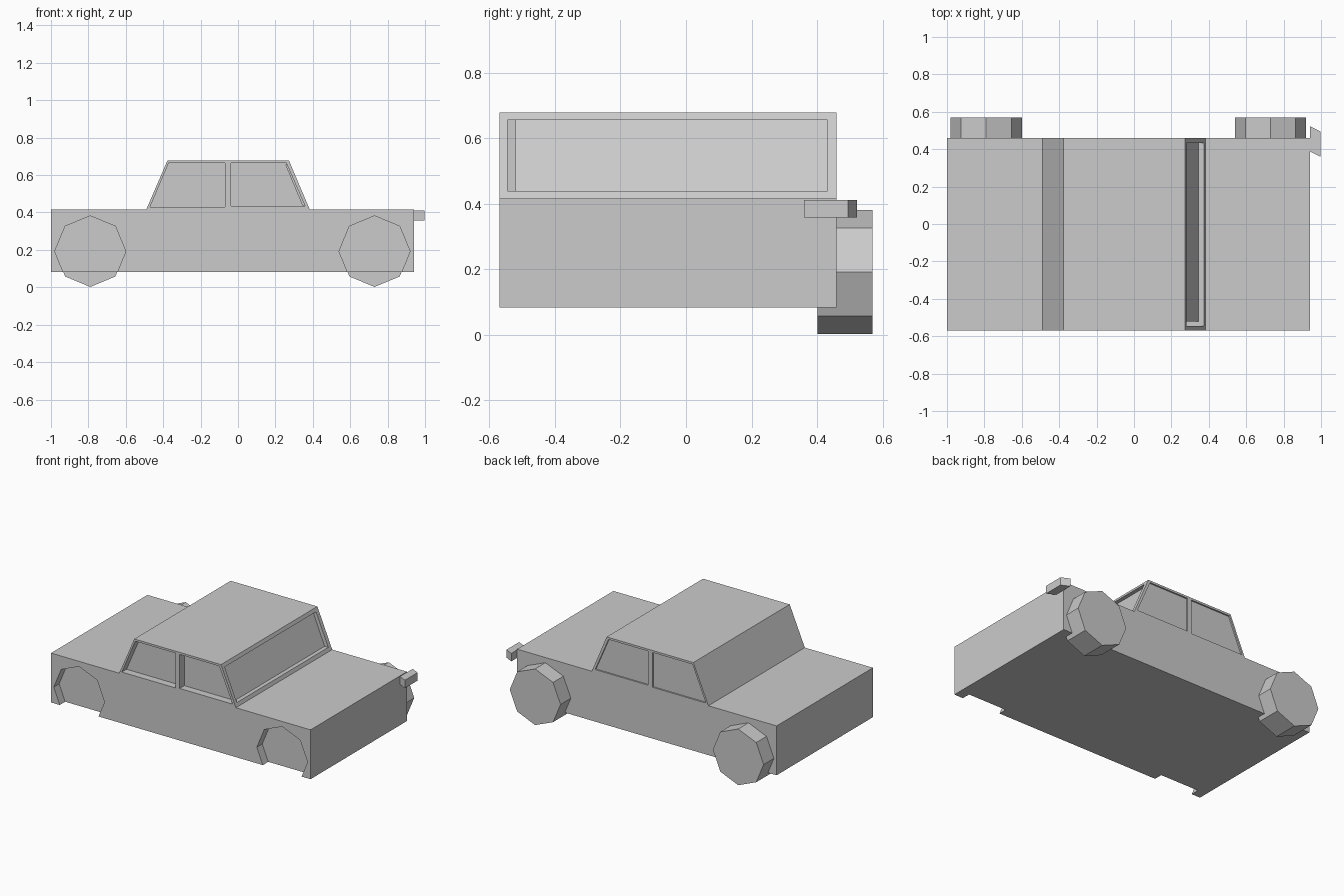
import bpy, bmesh, math

if "Cube" in bpy.data.objects:
    bpy.data.objects.remove(bpy.data.objects["Cube"])

FRONT, BACK = -0.57, 0.46


def prism(name, profile, y0, y1):
    """Extrude an (x, z) profile from y0 to y1."""
    bm = bmesh.new()
    face = bm.faces.new([bm.verts.new((x, y0, z)) for x, z in profile])
    ext = bmesh.ops.extrude_face_region(bm, geom=[face])
    verts = [v for v in ext["geom"] if isinstance(v, bmesh.types.BMVert)]
    bmesh.ops.translate(bm, verts=verts, vec=(0, y1 - y0, 0))
    bmesh.ops.recalc_face_normals(bm, faces=bm.faces)
    mesh = bpy.data.meshes.new(name)
    bm.to_mesh(mesh)
    bm.free()
    obj = bpy.data.objects.new(name, mesh)
    bpy.context.collection.objects.link(obj)
    return obj


def cut(target, cutter):
    """Subtract the cutter from the target and remove the cutter."""
    cutter.hide_render = True
    mod = target.modifiers.new("cut", 'BOOLEAN')
    mod.operation = 'DIFFERENCE'
    mod.solver = 'EXACT'
    mod.object = cutter
    bpy.context.view_layer.objects.active = target
    bpy.ops.object.modifier_apply(modifier=mod.name)
    bpy.data.objects.remove(cutter)


def octagon(cx, cz=0.192, r=0.19):
    return [(cx + r * math.cos(i * math.pi / 4), cz + r * math.sin(i * math.pi / 4))
            for i in range(8)]


# Body and cabin in one profile
body = prism("car_body", [(-1, 0.083), (0.942, 0.083), (0.942, 0.417), (0.383, 0.417),
                          (0.272, 0.679), (-0.377, 0.679), (-0.49, 0.417), (-1, 0.417)],
             FRONT, BACK)

# Side windows: deep recess on the front side, shallow on the back
windows = [[(-0.47, 0.43), (-0.07, 0.43), (-0.07, 0.665), (-0.37, 0.665)],
           [(-0.037, 0.435), (0.358, 0.435), (0.258, 0.665), (-0.037, 0.665)]]
for profile in windows:
    cut(body, prism("window_cutter", profile, FRONT - 0.1, -0.52))
    cut(body, prism("window_cutter", profile, BACK - 0.01, BACK + 0.1))

# Windscreen recess
cut(body, prism("windscreen_cutter", [(0.346, 0.44), (0.47, 0.44), (0.38, 0.656), (0.256, 0.656)],
                -0.545, 0.432))

# Wheels on the back side, matching wheel wells on the front side
for name, x in (("rear_wheel", -0.79), ("front_wheel", 0.73)):
    prism(name, octagon(x), 0.402, 0.57)
    cut(body, prism("well_cutter", octagon(x), -0.68, -0.512))

# Slanted lamp at the corner
lamp = prism("corner_lamp", [(0.942, 0.358), (0.997, 0.358), (0.997, 0.412), (0.942, 0.412)],
             0.387, 0.522)
for v in lamp.data.vertices:
    if v.co.x > 0.96:
        v.co.y -= 0.027
